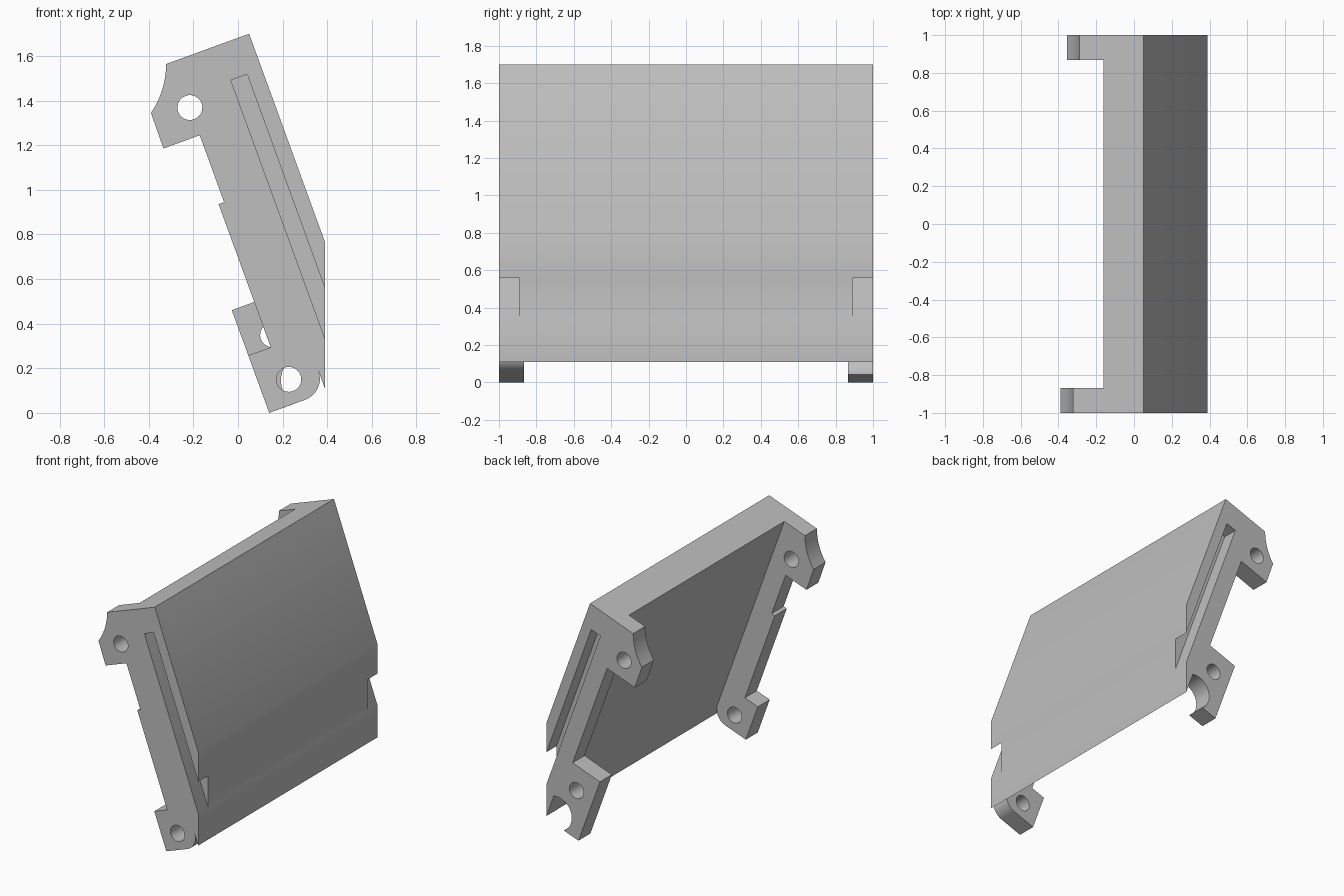
import bpy, bmesh, math

cube = bpy.data.objects.get("Cube")
if cube:
    bpy.data.objects.remove(cube, do_unlink=True)

TILT = math.radians(20)
S, C = math.sin(TILT), math.cos(TILT)

grey = bpy.data.materials.new("plain_grey")
grey.use_nodes = True
colour = (0.52, 0.52, 0.52, 1)
grey.diffuse_color = colour
grey.node_tree.nodes["Principled BSDF"].inputs["Base Color"].default_value = colour


def place(a, b):
    """Slanted frame: a runs down the panel, b inwards from its outer face."""
    return 0.05 + a * S - b * C, 1.70 - a * C - b * S


def prism(name, points, y0, y1):
    bm = bmesh.new()
    verts = []
    for a, b in points:
        x, z = place(a, b)
        verts.append(bm.verts.new((x, y0, z)))
    face = bm.faces.new(verts)
    out = bmesh.ops.extrude_face_region(bm, geom=[face])
    moved = [g for g in out["geom"] if isinstance(g, bmesh.types.BMVert)]
    bmesh.ops.translate(bm, verts=moved, vec=(0, y1 - y0, 0))
    bmesh.ops.recalc_face_normals(bm, faces=bm.faces)
    mesh = bpy.data.meshes.new(name)
    bm.to_mesh(mesh)
    bm.free()
    mesh.materials.append(grey)
    obj = bpy.data.objects.new(name, mesh)
    bpy.context.collection.objects.link(obj)
    return obj


def arc(a, b, r, start, end, steps):
    angles = [math.radians(start + (end - start) * i / steps) for i in range(steps + 1)]
    return [(a + r * math.cos(t), b + r * math.sin(t)) for t in angles]


def hollow(p, q, r, steps=8):
    """Curved edge from p to r, pulled towards q."""
    pts = []
    for i in range(steps + 1):
        t = i / steps
        pts.append(tuple((1 - t) ** 2 * u + 2 * t * (1 - t) * v + t * t * w
                         for u, v, w in zip(p, q, r)))
    return pts


def combine(target, other, operation):
    mod = target.modifiers.new("combine", "BOOLEAN")
    mod.operation = operation
    mod.solver = "EXACT"
    mod.object = other
    bpy.context.view_layer.objects.active = target
    bpy.ops.object.modifier_apply(modifier=mod.name)
    bpy.data.objects.remove(other, do_unlink=True)


# Slanted panel with a vertical lower outer face
INNER = 0.225
FOOT = 1.628
bend = 0.34 / S
foot_tip = (0.34 + INNER * C) / S
panel = prism("slanted_panel", [(0, 0), (bend, 0), (foot_tip, INNER), (0, INNER)], -1, 1)

# Front end bracket: hooked top, stepped rail, rounded foot
front = [(0, 0.2)]
front += hollow((0, 0.396), (0.112, 0.438), (0.183, 0.535))
front += [(0.352, 0.537), (0.352, 0.364), (0.671, 0.364), (0.671, 0.39),
          (1.354, 0.39), (1.354, 0.497), (FOOT, 0.497)]
front += arc(FOOT - 0.1, INNER + 0.1, 0.1, 0, -90, 10)
front += [(1.48, 0.2)]
combine(panel, prism("front_bracket", front, -1, -0.867), "UNION")

# Back end bracket: slim rail and a foot with a round bite
back = [(0, 0.2)]
back += hollow((0, 0.359), (0.112, 0.401), (0.183, 0.498))
back += [(0.352, 0.5), (0.352, 0.27), (1.138, 0.27), (1.138, 0.497), (FOOT, 0.497)]
back += arc(1.55, 0.285, 0.12, 49, 210, 18)
back += [(1.42, 0.2)]
combine(panel, prism("back_bracket", back, 0.867, 1), "UNION")

# Pin holes and the groove in each end
for side, low in ((-1, 1.517), (1, 1.305)):
    for a in (0.22, low):
        pin = arc(a, 0.363, 0.056, 0, 345, 23)
        combine(panel, prism("pin_cutter", pin, side * 0.8, side * 1.1), "DIFFERENCE")
    slot = [(0.168, 0.071), (2, 0.071), (2, 0.148), (0.168, 0.148)]
    combine(panel, prism("groove_cutter", slot, side * 0.89, side * 1.1), "DIFFERENCE")

# Tidy flat areas, then shade
bm = bmesh.new()
bm.from_mesh(panel.data)
bmesh.ops.remove_doubles(bm, verts=bm.verts, dist=0.0001)
bmesh.ops.dissolve_limit(bm, angle_limit=math.radians(0.5), verts=bm.verts, edges=bm.edges)
bm.to_mesh(panel.data)
bm.free()
bpy.ops.object.select_all(action="DESELECT")
panel.select_set(True)
bpy.context.view_layer.objects.active = panel
bpy.ops.object.shade_smooth_by_angle(angle=math.radians(30))
